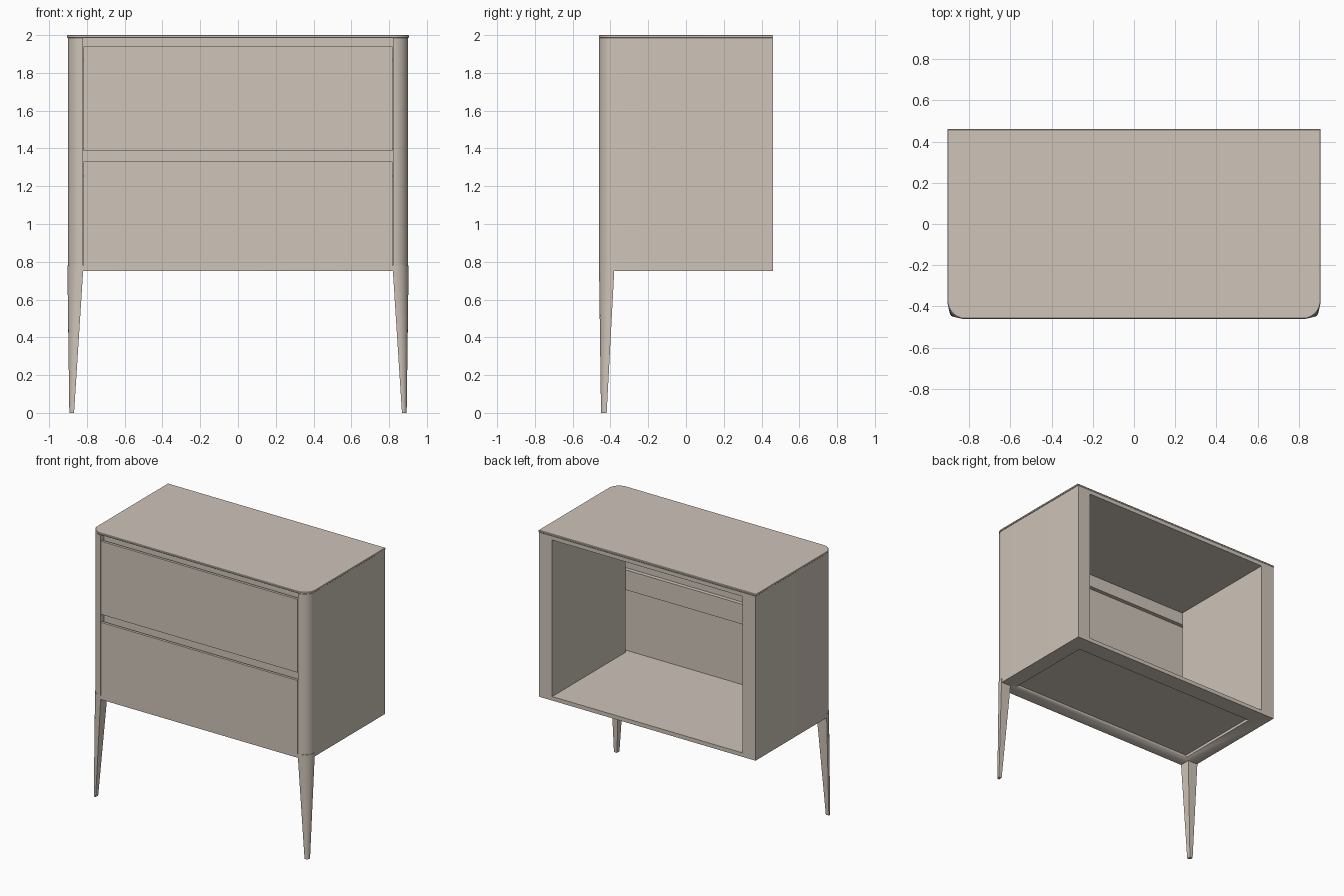
import bpy, bmesh, math

if "Cube" in bpy.data.objects:
    bpy.data.objects.remove(bpy.data.objects["Cube"])

mat = bpy.data.materials.new("warm_beige")
mat.diffuse_color = (0.62, 0.555, 0.485, 1)
mat.use_nodes = True
mat.node_tree.nodes["Principled BSDF"].inputs["Base Color"].default_value = mat.diffuse_color


def finish(name, bm):
    """Turn a bmesh into a shaded object."""
    bmesh.ops.recalc_face_normals(bm, faces=bm.faces)
    me = bpy.data.meshes.new(name)
    bm.to_mesh(me)
    bm.free()
    me.materials.append(mat)
    ob = bpy.data.objects.new(name, me)
    bpy.context.collection.objects.link(ob)
    bpy.ops.object.select_all(action='DESELECT')
    ob.select_set(True)
    bpy.context.view_layer.objects.active = ob
    bpy.ops.object.shade_smooth_by_angle(angle=math.radians(30))
    return ob


def loft(name, rings):
    """Skin matching rings of (x, y, z) points, capped at both ends."""
    bm = bmesh.new()
    vs = [[bm.verts.new(p) for p in r] for r in rings]
    n = len(vs[0])
    for a, b in zip(vs, vs[1:]):
        for i in range(n):
            j = (i + 1) % n
            bm.faces.new((a[i], a[j], b[j], b[i]))
    bm.faces.new(vs[0][::-1])
    bm.faces.new(vs[-1])
    return finish(name, bm)


def prism(name, pts, z0, z1):
    return loft(name, [[(x, y, z) for x, y in pts] for z in (z0, z1)])


def box(name, x0, x1, y0, y1, z0, z1):
    return prism(name, [(x0, y0), (x1, y0), (x1, y1), (x0, y1)], z0, z1)


def arc(x, y, r, s=1, n=10):
    """Rounded front outer corner whose square corner is (x, y)."""
    out = []
    for i in range(n + 1):
        t = math.pi / 2 * i / n
        out.append((s * (x - r + r * math.sin(t)), y + r - r * math.cos(t)))
    return out


def board(x, y, r):
    """Plan outline of a full-width board with rounded front corners."""
    return arc(x, -y, r) + [(x, y), (-x, y)] + arc(x, -y, r, -1)[::-1]


# Thin top, with softened edges
loft("top_panel", [[(px, py, z) for px, py in board(0.905 - e, 0.46 - e, 0.085)]
                   for e, z in ((0.003, 1.985), (0, 1.988), (0, 1.997), (0.003, 2.0))])

# Bottom board with a shallow recess underneath
bottom = prism("bottom_panel", board(0.9, 0.46, 0.08), 0.75, 0.78)
cutter = box("recess_cutter", -0.78, 0.78, -0.36, 0.33, 0.70, 0.77)
cutter.hide_render = True
mod = bottom.modifiers.new("recess", 'BOOLEAN')
mod.operation = 'DIFFERENCE'
mod.object = cutter
mod.solver = 'EXACT'
bpy.context.view_layer.objects.active = bottom
bpy.ops.object.modifier_apply(modifier="recess")
bpy.data.objects.remove(cutter)

for s, side in ((-1, "left"), (1, "right")):
    # Side panel with rounded front post, notched for the drawer fronts
    outline = arc(0.9, -0.46, 0.08, s) + [(s * 0.9, 0.46), (s * 0.79, 0.46),
                                          (s * 0.79, -0.41), (s * 0.82, -0.41)]
    prism(side + "_side_panel", outline, 0.78, 1.985)

    # Tapered front leg, following the rounded corner
    rings = []
    for z, x0, x1, y0, y1, r in ((0, 0.868, 0.893, -0.45, -0.42, 0.02),
                                 (0.75, 0.82, 0.903, -0.46, -0.38, 0.076),
                                 (0.78, 0.82, 0.903, -0.46, -0.38, 0.076)):
        pts = arc(x1, y0, r, s) + [(s * x1, y1), (s * x0, y1), (s * x0, y0)]
        rings.append([(x, y, z) for x, y in pts])
    loft(side + "_front_leg", rings)

# Inner ceiling board under the top
box("ceiling_board", -0.79, 0.79, -0.41, 0.46, 1.955, 1.985)

# Drawer fronts, each with a finger channel behind its top edge
for name, z0, z1, top in (("lower", 0.78, 1.33, 1.395), ("upper", 1.39, 1.94, 1.985)):
    box(name + "_drawer_front", -0.817, 0.817, -0.46, -0.44, z0, z1)
    box(name + "_channel_back", -0.82, 0.82, -0.42, -0.41, z1 - 0.08, top)
    box(name + "_channel_floor", -0.82, 0.82, -0.44, -0.42, z1 - 0.08, z1 - 0.07)
# Ledge closing the lower channel against the upper drawer
box("channel_ledge", -0.82, 0.82, -0.44, -0.41, 1.39, 1.40)
